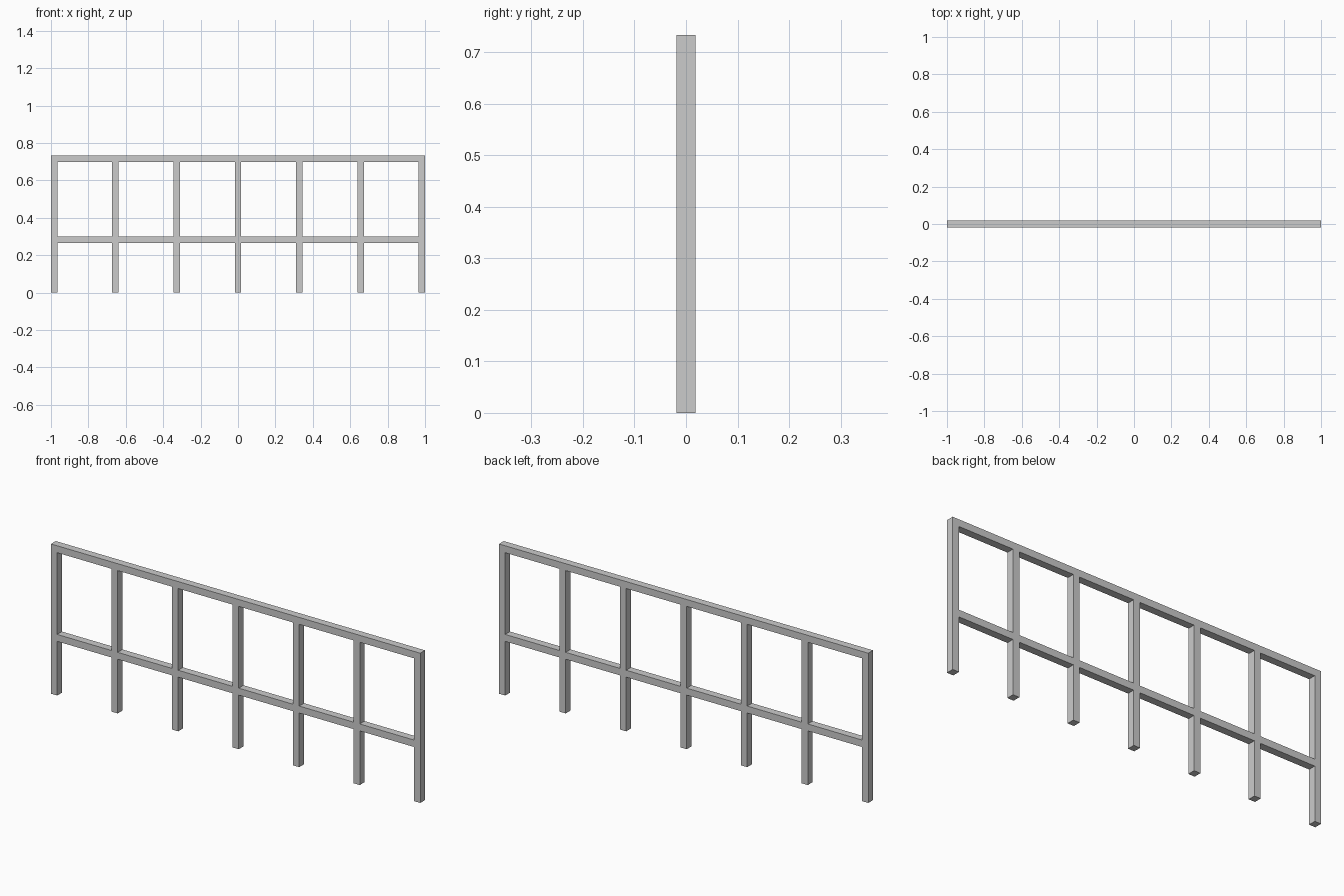
import bpy, bmesh
from mathutils import Vector

if "Cube" in bpy.data.objects:
    bpy.data.objects.remove(bpy.data.objects["Cube"])

BAR = 0.034                      # bar thickness seen from the front
DEPTH = 0.037
HEIGHT = 0.733
POSTS = 7
MID_RAIL = 0.265                 # underside of middle rail

# Grid lines: odd/even bands alternate between post and gap, gap and rail
pitch = (2 - BAR) / (POSTS - 1)
xs = [-1 + i * pitch + side for i in range(POSTS) for side in (0, BAR)]
zs = [0, MID_RAIL, MID_RAIL + BAR, HEIGHT - BAR, HEIGHT]

bm = bmesh.new()
verts = {(i, j): bm.verts.new((x, -DEPTH / 2, z))
         for i, x in enumerate(xs) for j, z in enumerate(zs)}

# Flush front face of the welded frame: posts plus two rails
for i in range(len(xs) - 1):
    for j in range(len(zs) - 1):
        is_post, is_rail = i % 2 == 0, j % 2 == 1
        if is_post or is_rail:
            bm.faces.new([verts[i, j], verts[i + 1, j],
                          verts[i + 1, j + 1], verts[i, j + 1]])

# Give the frame its depth
result = bmesh.ops.extrude_face_region(bm, geom=bm.faces[:], use_keep_orig=True)
back = [g for g in result["geom"] if isinstance(g, bmesh.types.BMVert)]
bmesh.ops.translate(bm, verts=back, vec=Vector((0, DEPTH, 0)))
bmesh.ops.recalc_face_normals(bm, faces=bm.faces[:])

mesh = bpy.data.meshes.new("railing_frame")
bm.to_mesh(mesh)
bm.free()
railing = bpy.data.objects.new("railing_frame", mesh)
bpy.context.collection.objects.link(railing)
